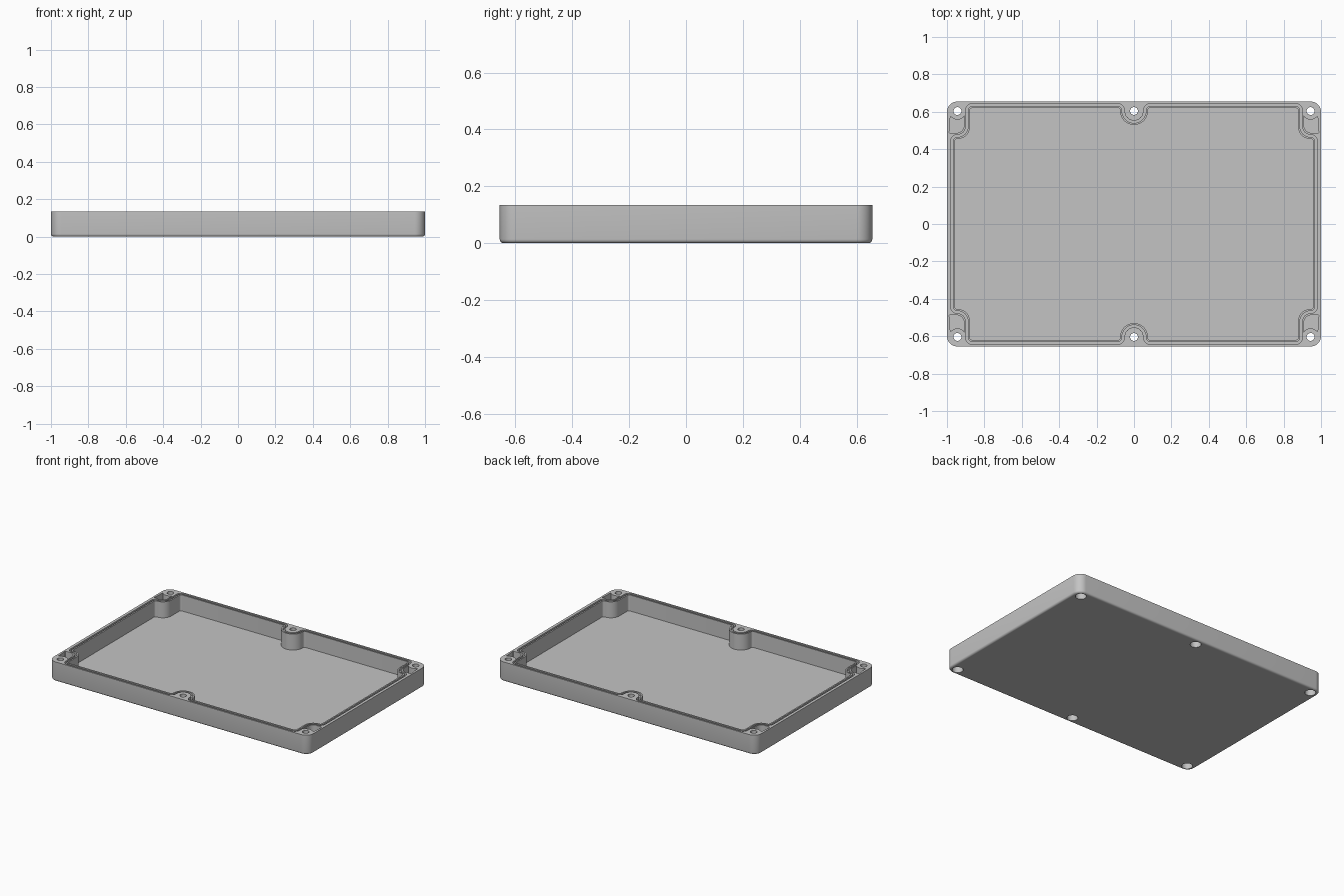
import bpy, bmesh, math
from mathutils import Vector

if "Cube" in bpy.data.objects:
    bpy.data.objects.remove(bpy.data.objects["Cube"])

HX, HY, H = 1.0, 0.655, 0.135      # half length, half width, height
FLOOR = 0.024

grey = bpy.data.materials.new("light grey plastic")
grey.diffuse_color = (0.55, 0.55, 0.55, 1)
grey.use_nodes = True
grey.node_tree.nodes["Principled BSDF"].inputs["Base Color"].default_value = grey.diffuse_color


def rounded(points, closed, seg=8):
    """Polyline through (x, y, radius) corners, each corner rounded."""
    out, n = [], len(points)
    for i, (x, y, r) in enumerate(points):
        p = Vector((x, y))
        if r == 0 or (not closed and i in (0, n - 1)):
            out.append(p)
            continue
        a = (Vector(points[i - 1][:2]) - p).normalized()
        b = (Vector(points[(i + 1) % n][:2]) - p).normalized()
        half = a.angle(b) / 2
        centre = p + (a + b).normalized() * (r / math.sin(half))
        start = p + a * (r / math.tan(half)) - centre
        sweep = math.pi - 2 * half
        turn = 1 if a.x * b.y - a.y * b.x < 0 else -1
        for k in range(seg + 1):
            t = turn * sweep * k / seg
            out.append(centre + Vector((start.x * math.cos(t) - start.y * math.sin(t),
                                        start.x * math.sin(t) + start.y * math.cos(t))))
    return out


def offset(loop, d):
    """Move a clockwise loop outward by d with mitred corners."""
    out = []
    for i, p in enumerate(loop):
        a = (p - loop[i - 1]).normalized()
        b = (loop[(i + 1) % len(loop)] - p).normalized()
        na, nb = Vector((-a.y, a.x)), Vector((-b.y, b.x))
        m = (na + nb).normalized()
        out.append(p + m * (d / m.dot(na)))
    return out


def volume(me):
    bm = bmesh.new()
    bm.from_mesh(me)
    v = bm.calc_volume(signed=True) if bm.faces else 0.0
    bm.free()
    return v


def loft(name, rings, ring_closed=False):
    """Skin (loop, z) rings; cap the ends, or join last ring to first."""
    bm = bmesh.new()
    vs = [[bm.verts.new((p.x, p.y, z)) for p in loop] for loop, z in rings]
    pairs = list(zip(vs, vs[1:])) + ([(vs[-1], vs[0])] if ring_closed else [])
    for lo, hi in pairs:
        for i in range(len(lo)):
            bm.faces.new((lo[i - 1], lo[i], hi[i], hi[i - 1]))
    if not ring_closed:
        bm.faces.new(list(reversed(vs[0])))
        bm.faces.new(vs[-1])
    bmesh.ops.recalc_face_normals(bm, faces=bm.faces[:])
    if bm.calc_volume(signed=True) < 0:
        bmesh.ops.reverse_faces(bm, faces=bm.faces[:])
    me = bpy.data.meshes.new(name)
    bm.to_mesh(me)
    bm.free()
    ob = bpy.data.objects.new(name, me)
    bpy.context.scene.collection.objects.link(ob)
    me.materials.append(grey)
    return ob


def circle(x, y, r, n=24):
    return [Vector((x + r * math.cos(2 * math.pi * k / n),
                    y + r * math.sin(2 * math.pi * k / n))) for k in range(n)]


def cut(body, cutter):
    """Subtract cutter, taking the first solver that gives a sound solid."""
    before = volume(body.data)
    for solver in ('MANIFOLD', 'EXACT', 'FLOAT'):
        mod = body.modifiers.new("cut", 'BOOLEAN')
        mod.operation, mod.solver, mod.object = 'DIFFERENCE', solver, cutter
        bpy.context.view_layer.update()
        deps = bpy.context.evaluated_depsgraph_get()
        me = bpy.data.meshes.new_from_object(body.evaluated_get(deps))
        body.modifiers.remove(mod)
        if 0.15 * before < volume(me) < 0.99999 * before:
            body.data = me
            break
    bpy.data.objects.remove(cutter)
    bpy.context.view_layer.update()


# Outer shell with rounded corners and a rounded bottom edge
def shell(d):
    r = 0.056 - d
    x, y = HX - d, HY - d
    return rounded([(-x, -y, r), (-x, y, r), (x, y, r), (x, -y, r)], True, 10)


R = 0.014
rings = [(shell(R * (1 - math.sin(t))), R * (1 - math.cos(t)))
         for t in [math.pi / 2 * k / 4 for k in range(5)]]
tray = loft("enclosure_tray", rings + [(shell(0), H)])

# Main cavity outline: steps around the middle and corner screw bosses
quarter = rounded([(0, 0.53, 0), (0.074, 0.53, 0.0735), (0.074, 0.62, 0.012),
                   (0.877, 0.62, 0.012), (0.877, 0.455, 0.065),
                   (0.957, 0.455, 0.012), (0.957, 0, 0)], False)
right = quarter + [Vector((p.x, -p.y)) for p in reversed(quarter[:-1])]
cavity = right + [Vector((-p.x, p.y)) for p in reversed(right[1:-1])]
cut(tray, loft("cavity_cutter", [(cavity, FLOOR), (cavity, H + 0.1)]))

# Seal groove running around the rim
inner, outer = offset(cavity, 0.010), offset(cavity, 0.023)
cut(tray, loft("groove_cutter", [(inner, H - 0.016), (inner, H + 0.05),
                                 (outer, H + 0.05), (outer, H - 0.016)], True))

# Screw holes with counterbores from below
SX, SY = 0.944, 0.604
for x in (-SX, 0, SX):
    for y in (-SY, SY):
        cut(tray, loft("screw_cutter", [
            (circle(x, y, 0.035), -0.05), (circle(x, y, 0.035), 0.075),
            (circle(x, y, 0.021), 0.075), (circle(x, y, 0.021), H + 0.05)]))

# Hollow pockets beside each corner screw, curved around the screw boss
arc = [Vector((SX + 0.046 * math.cos(t), SY + 0.046 * math.sin(t)))
       for t in [math.radians(-145 + 110 * k / 10) for k in range(11)]]
pocket = arc + rounded([(0.988, 0.57, 0), (0.988, 0.487, 0.004),
                        (0.911, 0.487, 0.04), (0.906, 0.575, 0)], False)[1:-1]
for sx in (-1, 1):
    for sy in (-1, 1):
        loop = [Vector((p.x * sx, p.y * sy)) for p in pocket]
        cut(tray, loft("pocket_cutter", [(loop, 0.07), (loop, H + 0.05)]))

# Smooth shading with edges over 30 degrees kept sharp
bm = bmesh.new()
bm.from_mesh(tray.data)
for f in bm.faces:
    f.smooth = True
for e in bm.edges:
    e.smooth = e.calc_face_angle(math.pi) < math.radians(30)
bm.to_mesh(tray.data)
bm.free()
tray.data.update()
